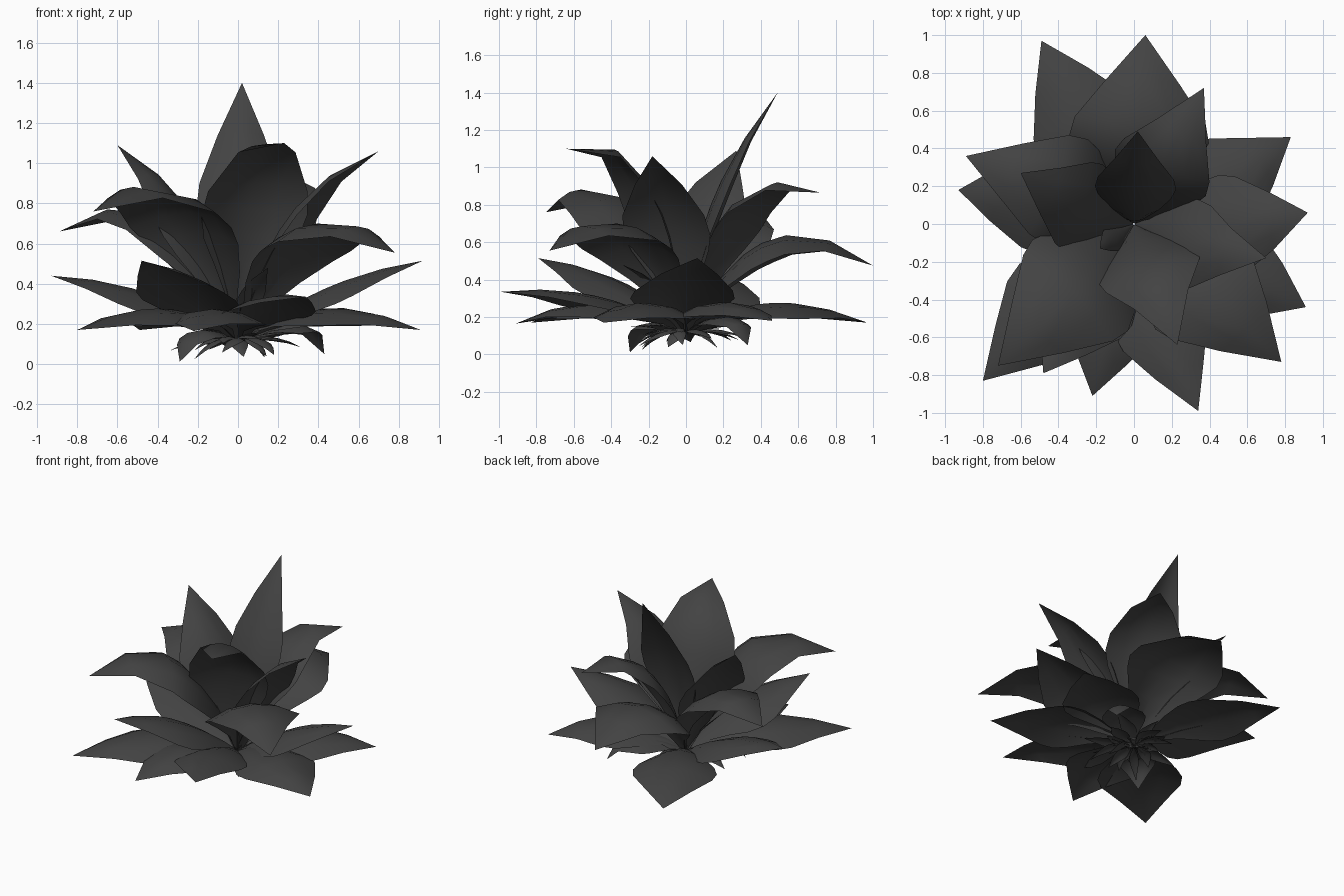
import bpy
import math
import random
from mathutils import Vector

cube = bpy.data.objects.get("Cube")
if cube:
    bpy.data.objects.remove(cube, do_unlink=True)

charcoal = bpy.data.materials.new("charcoal_leaf")
charcoal.use_nodes = True
tint = (0.056, 0.056, 0.056, 1)
charcoal.diffuse_color = tint
charcoal.node_tree.nodes["Principled BSDF"].inputs["Base Color"].default_value = tint

# Leaf outline: share of the midrib length, share of the half width
OUTLINE = [(0, .06), (.14, .24), (.28, .6), (.4, .89), (.5, 1), (.6, .94), (.79, .54), (1, 0)]
ACROSS = (-1, -.5, 0, .5, 1)
HEART = .11
STEPS = 60


def midrib(start, control, tip):
    """Points along the arch with the length reached at each."""
    points, lengths = [], [0]
    for i in range(STEPS + 1):
        t = i / STEPS
        points.append(start * (1 - t) ** 2 + control * 2 * t * (1 - t) + tip * t * t)
        if i:
            lengths.append(lengths[-1] + (points[i] - points[i - 1]).length)
    return points, lengths


def leaf(name, tip, bend, half_width, sway=0, droop=.3):
    """Arched leaf from heart to tip; bend is (radius, height) of the arch, sway moves it sideways."""
    tip = Vector(tip)
    out = Vector((tip.x, tip.y, 0)).normalized()
    side = Vector((-out.y, out.x, 0))
    start = out * .005 + Vector((0, 0, HEART))
    control = out * bend[0] + side * sway + Vector((0, 0, bend[1]))
    points, lengths = midrib(start, control, tip)
    verts, faces = [], []
    for along, share in OUTLINE[:-1]:
        i = min(range(STEPS), key=lambda k: abs(lengths[k] - along * lengths[-1]))
        tangent = (points[i + 1] - points[i]).normalized()
        normal = tangent.cross(side).normalized()
        w = half_width * share
        verts += [points[i] + side * w * u - normal * w * droop * u * u for u in ACROSS]
    n = len(ACROSS)
    for r in range(len(OUTLINE) - 2):
        for c in range(n - 1):
            a = r * n + c
            faces.append((a, a + n, a + n + 1, a + 1))
    # Pointed end
    verts.append(tip)
    last = len(verts) - 1
    faces += [(last - n + c, last, last - n + c + 1) for c in range(n - 1)]
    mesh = bpy.data.meshes.new(name)
    mesh.from_pydata(verts, [], faces)
    mesh.materials.append(charcoal)
    mesh.shade_smooth()
    mesh.update()
    bpy.context.collection.objects.link(bpy.data.objects.new(name, mesh))


# Tall leaves around the heart
leaf("tall_back_leaf", (.02, .49, 1.4), (0, .8), .215)
leaf("tall_front_leaf", (.23, -.64, 1.1), (.17, 1.3), .28)
leaf("tall_right_leaf", (-.6, .27, 1.09), (.17, .85), .25, .06)
leaf("tall_left_leaf", (.7, -.18, 1.06), (.2, .9), .24, -.06)

# Arching leaves with hanging tips
leaf("arched_back_leaf", (.06, 1, .475), (.4, .94), .37)
leaf("arched_back_left_leaf", (.37, .72, .865), (.25, 1.14), .27)
leaf("arched_front_right_leaf", (-.72, -.75, .76), (.37, 1.21), .35, .04)
leaf("arched_right_leaf", (-.89, .36, .66), (.35, 1.06), .3, -.05)
leaf("arched_front_left_leaf", (.78, -.73, .555), (.4, 1.02), .33)

# Spreading leaves that rise gently
leaf("spreading_left_leaf", (.92, .06, .515), (.4, .44), .28, -.1)
leaf("spreading_right_leaf", (-.93, .18, .44), (.42, .42), .28, -.06)
leaf("spreading_front_leaf", (.34, -.99, .335), (.45, .4), .25, -.08)
leaf("spreading_front_right_leaf", (-.48, -.79, .515), (.38, .46), .27)

# Lowest outer leaves, nearly flat
leaf("low_left_leaf", (.91, -.44, .17), (.45, .41), .29)
leaf("low_back_left_leaf", (.83, .46, .18), (.45, .41), .27, -.11)
leaf("low_back_right_leaf", (-.49, .97, .17), (.45, .41), .29)
leaf("low_front_leaf", (-.22, -.91, .165), (.45, .41), .26)
leaf("low_front_right_leaf", (-.8, -.83, .17), (.45, .41), .29)

# Slim young leaves in the middle
for i, tip in enumerate([(-.18, -.13, .77), (-.39, .15, .62), (.15, -.34, .48)]):
    leaf("young_leaf_%d" % (i + 1), tip, (.1, .4), .07)

# Hanging leaves under the rosette
leaf("hanging_front_leaf", (-.29, -.3, .012), (.38, .27), .13)
leaf("hanging_back_leaf", (.43, .33, .05), (.5, .32), .15)

# Short withered leaves in two rings
random.seed(4)
COUNT = 14
for ring, low, high in (("lower", .02, .1), ("upper", .1, .2)):
    for i in range(COUNT):
        angle = math.tau * (i + random.uniform(-.4, .4)) / COUNT
        reach = random.uniform(.16, .36)
        tip = (reach * math.cos(angle), reach * math.sin(angle), random.uniform(low, high))
        leaf("%s_withered_leaf_%d" % (ring, i + 1), tip, (reach * .5, .17),
             random.uniform(.03, .06), random.uniform(-.06, .06))
